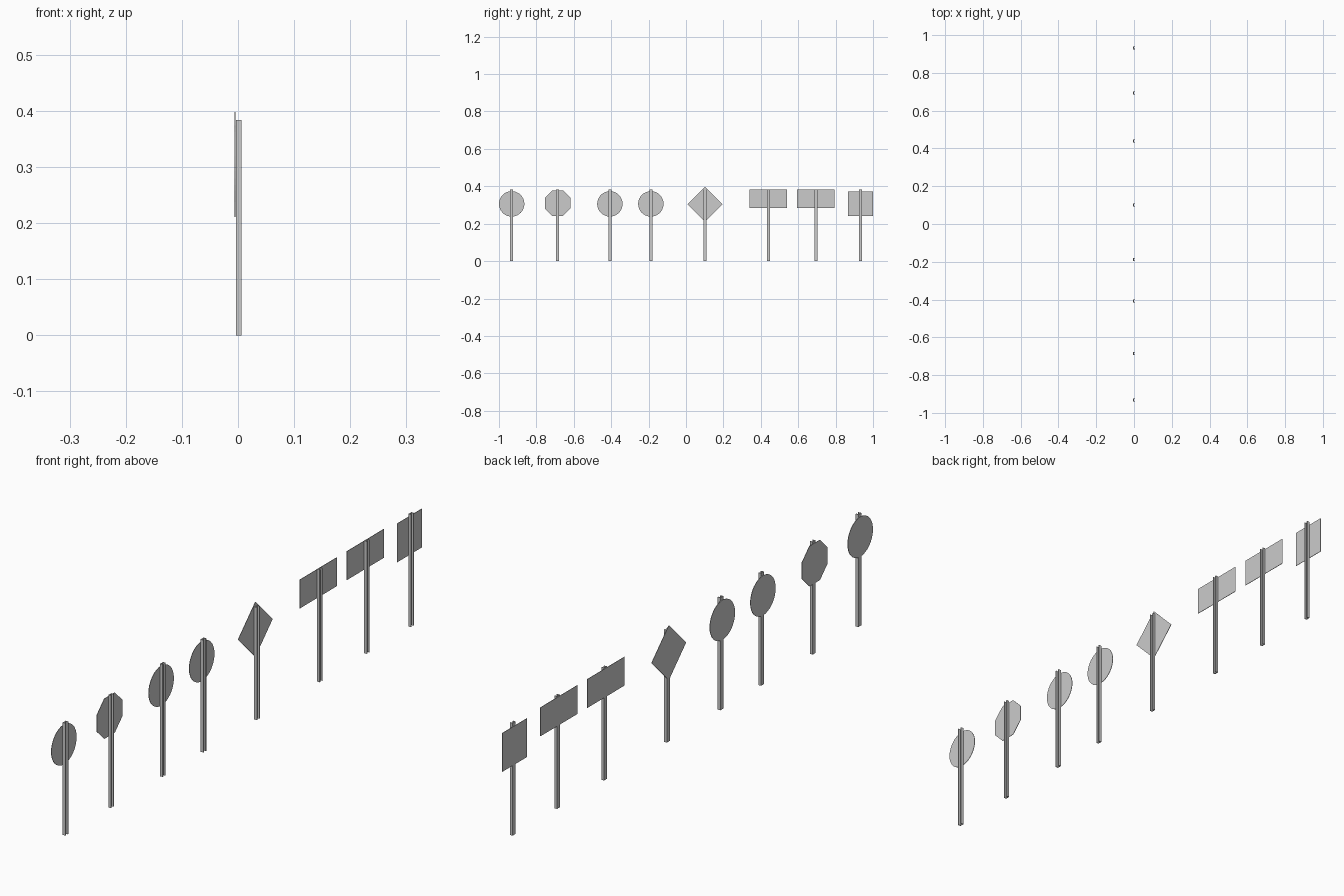
import bpy, bmesh, math

if "Cube" in bpy.data.objects:
    bpy.data.objects.remove(bpy.data.objects["Cube"])

POST_H = 0.384
SIGN_X = -0.0055   # sign plates sit on the -x side of the posts
PLATE_T = 0.0015


def extrude_outline(name, pts, vec):
    """Closed outline extruded along vec into a solid."""
    bm = bmesh.new()
    face = bm.faces.new([bm.verts.new(p) for p in pts])
    res = bmesh.ops.extrude_face_region(bm, geom=[face])
    verts = [v for v in res["geom"] if isinstance(v, bmesh.types.BMVert)]
    bmesh.ops.translate(bm, verts=verts, vec=vec)
    bmesh.ops.recalc_face_normals(bm, faces=bm.faces)
    me = bpy.data.meshes.new(name)
    bm.to_mesh(me)
    bm.free()
    ob = bpy.data.objects.new(name, me)
    bpy.context.collection.objects.link(ob)
    return ob


def post(name, y):
    # U-channel section, open side away from the plate
    a, b, w, t = -0.004, 0.0062, 0.008, 0.003
    prof = [(a, -w), (b, -w), (b, -w + t), (a + t, -w + t),
            (a + t, w - t), (b, w - t), (b, w), (a, w)]
    extrude_outline(name, [(x, y + v, 0) for x, v in prof], (0, 0, POST_H))


def plate(name, y, outline):
    pts = [(SIGN_X - PLATE_T / 2, y + u, z) for u, z in outline]
    extrude_outline(name, pts, (PLATE_T, 0, 0))


def ngon(n, r, z, phase=0.0):
    return [(r * math.cos(phase + 2 * math.pi * i / n),
             z + r * math.sin(phase + 2 * math.pi * i / n)) for i in range(n)]


def rect(w, z0, z1):
    return [(-w / 2, z0), (w / 2, z0), (w / 2, z1), (-w / 2, z1)]


disc = ngon(32, 0.068, 0.306)
octagon = ngon(8, 0.0685 / math.cos(math.pi / 8), 0.310, math.pi / 8)
diamond = ngon(4, 0.0935, 0.3045)
panel = rect(0.20, 0.284, 0.382)
square = rect(0.134, 0.241, 0.373)

signs = [("round_sign_a", -0.932, disc), ("octagon_sign", -0.686, octagon),
         ("round_sign_b", -0.407, disc), ("round_sign_c", -0.188, disc),
         ("diamond_sign", 0.101, diamond), ("panel_sign_a", 0.440, panel),
         ("panel_sign_b", 0.694, panel), ("square_sign", 0.933, square)]

for name, y, outline in signs:
    plate(name + "_plate", y, outline)
    post(name + "_post", y)
